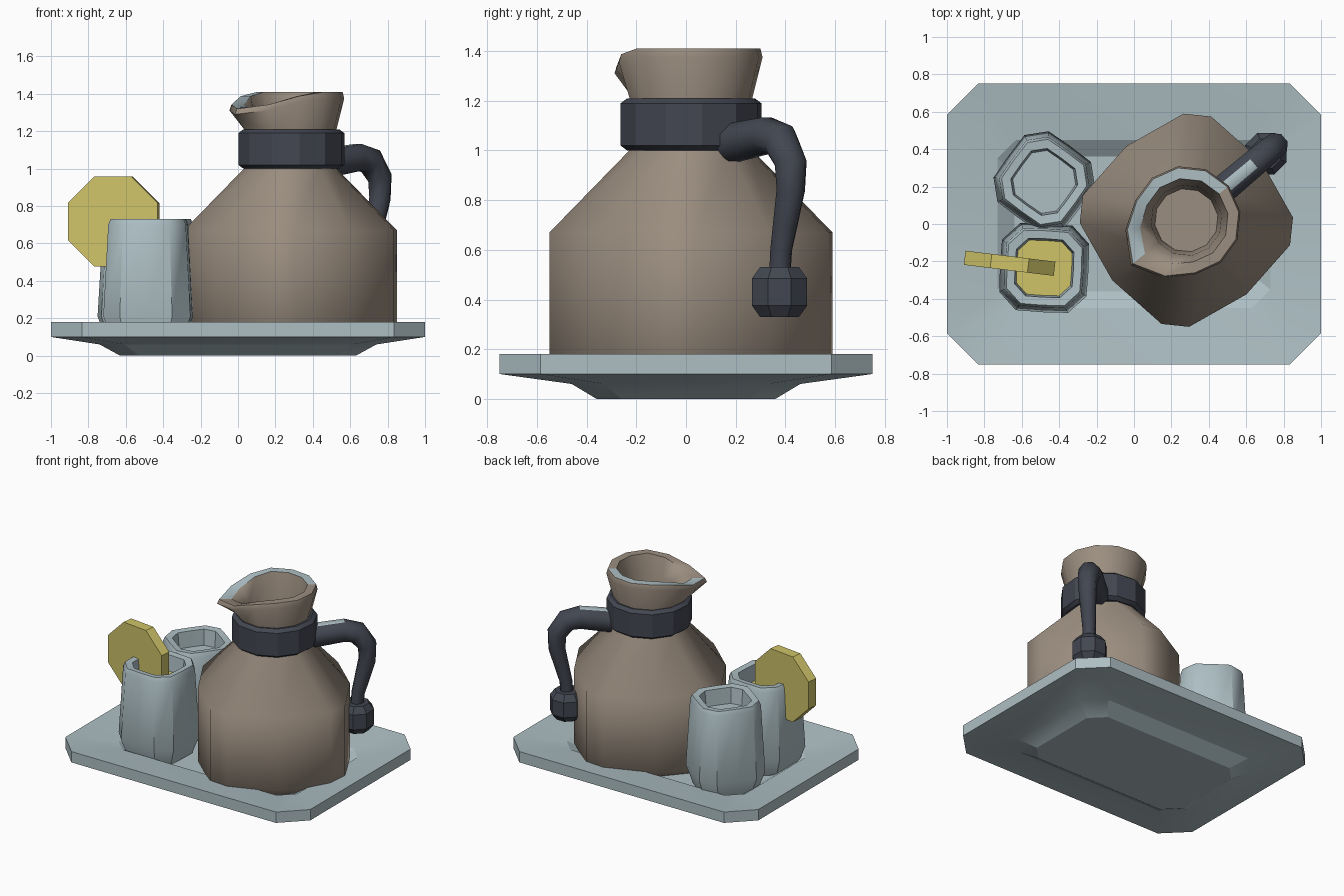
import bpy, bmesh, math
from mathutils import Vector

if "Cube" in bpy.data.objects:
    bpy.data.objects.remove(bpy.data.objects["Cube"])


def material(name, rgb):
    m = bpy.data.materials.new(name)
    m.diffuse_color = (*rgb, 1)
    m.use_nodes = True
    m.node_tree.nodes["Principled BSDF"].inputs["Base Color"].default_value = m.diffuse_color
    return m


GLAZE = material("pale blue grey", (0.42, 0.52, 0.55))
TAN = material("warm tan", (0.33, 0.27, 0.215))
DARK = material("dark slate", (0.055, 0.062, 0.082))
YELLOW = material("lemon yellow", (0.62, 0.55, 0.14))


def loft(name, rings, mats, pick=None, smooth=35, wrap=False):
    """Skin a stack of equal-sized rings; cap both ends, or wrap last to first.
    pick(ring_index, centre, normal) gives the material index of a face."""
    bm = bmesh.new()
    rows = [[bm.verts.new(p) for p in r] for r in rings]
    n, tags = len(rows[0]), {}
    for i in range(len(rows) - (0 if wrap else 1)):
        a, b = rows[i], rows[(i + 1) % len(rows)]
        for k in range(n):
            tags[bm.faces.new((a[k], a[(k + 1) % n], b[(k + 1) % n], b[k]))] = i
    if not wrap:
        tags[bm.faces.new(rows[0][::-1])] = -1
        tags[bm.faces.new(rows[-1])] = len(rows) - 1
    bmesh.ops.recalc_face_normals(bm, faces=bm.faces[:])
    if pick:
        for f, i in tags.items():
            f.material_index = pick(i, f.calc_center_median(), f.normal)
    me = bpy.data.meshes.new(name)
    bm.to_mesh(me)
    bm.free()
    for m in mats:
        me.materials.append(m)
    ob = bpy.data.objects.new(name, me)
    bpy.context.collection.objects.link(ob)
    bpy.ops.object.select_all(action='DESELECT')
    ob.select_set(True)
    bpy.context.view_layer.objects.active = ob
    bpy.ops.object.shade_smooth_by_angle(angle=math.radians(smooth))
    return ob


def soft_square(cx, cy, z, rc, rm, rot, half=15):
    """12 points: four corners of two points each, and four side middles."""
    pts = []
    for q in range(4):
        for da, r in ((-half, rc), (half, rc), (45, rm)):
            a = math.radians(rot + q * 90 + da)
            pts.append(Vector((cx + r * math.cos(a), cy + r * math.sin(a), z)))
    return pts


def cut_rect(hx, hy, c, z):
    """Rectangle with cut corners."""
    return [Vector((x, y, z)) for x, y in (
        (hx, c - hy), (hx, hy - c), (hx - c, hy), (c - hx, hy),
        (-hx, hy - c), (-hx, c - hy), (c - hx, -hy), (hx - c, -hy))]


# Tray: foot, rim and sunken floor
loft("tray", [cut_rect(*r) for r in (
    (.63, .36, .10, 0), (.74, .46, .13, .06), (1, .75, .165, .10), (1, .75, .165, .18),
    (.73, .45, .10, .135), (.64, .36, .08, .075))], [GLAZE], smooth=20)

# Jug: soft square body, round neck, pouring lip opposite the handle
JX, JY, ROT = .28, .02, -6
OUT = math.radians(39)


def lip(z, r, reach, drop):
    pts = soft_square(JX, JY, z, r, r, ROT)
    for p in pts:
        d = Vector((p.x - JX, p.y - JY, 0)).normalized()
        w = max(0, -(d.x * math.cos(OUT) + d.y * math.sin(OUT)))
        p += d * reach * w ** 6
        p.z -= drop * w ** 2
    return pts


jug = [soft_square(JX, JY, z, c, m, ROT, h) for z, c, m, h in (
    (.07, .50, .45, 7.5), (.13, .57, .51, 7.5), (.67, .57, .51, 7.5),
    (1.0, .25, .245, 13), (1.21, .25, .25, 15))]
jug += [lip(1.375, .292, .09, .085), lip(1.41, .283, .085, .09), lip(1.41, .225, .06, .09),
        lip(1.25, .19, 0, 0), lip(1.0, .17, 0, 0)]


def jug_colour(i, c, n):
    # exposed glaze on the back and left of the rim
    a = math.degrees(math.atan2(c.y - JY, c.x - JX)) % 360
    return 1 if i == 6 and 50 < a < 220 else 0


loft("jug", jug, [TAN, GLAZE], jug_colour, smooth=50)

# Collar around the neck
loft("collar", [soft_square(JX + .005, JY, z, r, r, ROT) for z, r in (
    (1.0, .225), (1.0, .26), (1.02, .287), (1.19, .287), (1.21, .26), (1.21, .225))],
    [DARK], smooth=25, wrap=True)

# Handle: tapering tube in the plane that faces away from the lip
U = Vector((math.cos(math.radians(40)), math.sin(math.radians(40)), 0))
V = Vector((-U.y, U.x, 0))
path = [(.255, 1.03, .082), (.36, 1.045, .08), (.47, 1.06, .078), (.56, 1.04, .076),
        (.625, .95, .068), (.625, .84, .06), (.59, .70, .052), (.565, .60, .046), (.555, .48, .045)]
tube = []
for i, (r, z, w) in enumerate(path):
    a, b = path[max(i - 1, 0)], path[min(i + 1, len(path) - 1)]
    t = (U * (b[0] - a[0]) + Vector((0, 0, b[1] - a[1]))).normalized()
    n = V.cross(t)
    p = Vector((JX, JY, z)) + U * r
    tube.append([p + w * (n * math.cos(k * math.pi / 4 + .39) + V * math.sin(k * math.pi / 4 + .39))
                 for k in range(8)])
loft("handle", tube, [DARK, GLAZE],
     lambda i, c, n: 1 if i in (0, 1) and n.z > .8 else 0, smooth=50)

# Knob at the foot of the handle
K = Vector((JX, JY, 0)) + U * .555
loft("handle_knob", [[K + Vector((r * math.cos((k + .5) * math.pi / 4),
                                  r * math.sin((k + .5) * math.pi / 4), z)) for k in range(8)]
                     for z, r in ((.33, .085), (.375, .12), (.485, .12), (.53, .085))],
     [DARK], smooth=30)


# Two cups; the front one holds a yellow drink
def cup(name, x, y, rot, drink):
    loft(name, [soft_square(x, y, z, .272 * s, .237 * s, rot, 14) for z, s in (
        (.08, .82), (.21, 1), (.70, .89), (.73, .84), (.725, .66), (.61, .62))],
        [GLAZE, drink], lambda i, c, n: 1 if i == 5 else 0, smooth=40)


cup("back_cup", -.48, .225, 9, GLAZE)
cup("front_cup", -.48, -.235, 42, YELLOW)

# Fruit slice perched on the front cup's rim
S = Vector((-.665, -.21, .717))
A = Vector((math.cos(math.radians(-7)), math.sin(math.radians(-7)), 0))
B = Vector((-A.y, A.x, 0))
loft("fruit_slice", [[S + B * d + A * (.262 * math.cos((k + .5) * math.pi / 4))
                      + Vector((0, 0, .26 * math.sin((k + .5) * math.pi / 4))) for k in range(8)]
                     for d in (-.038, .038)], [YELLOW], smooth=20)
